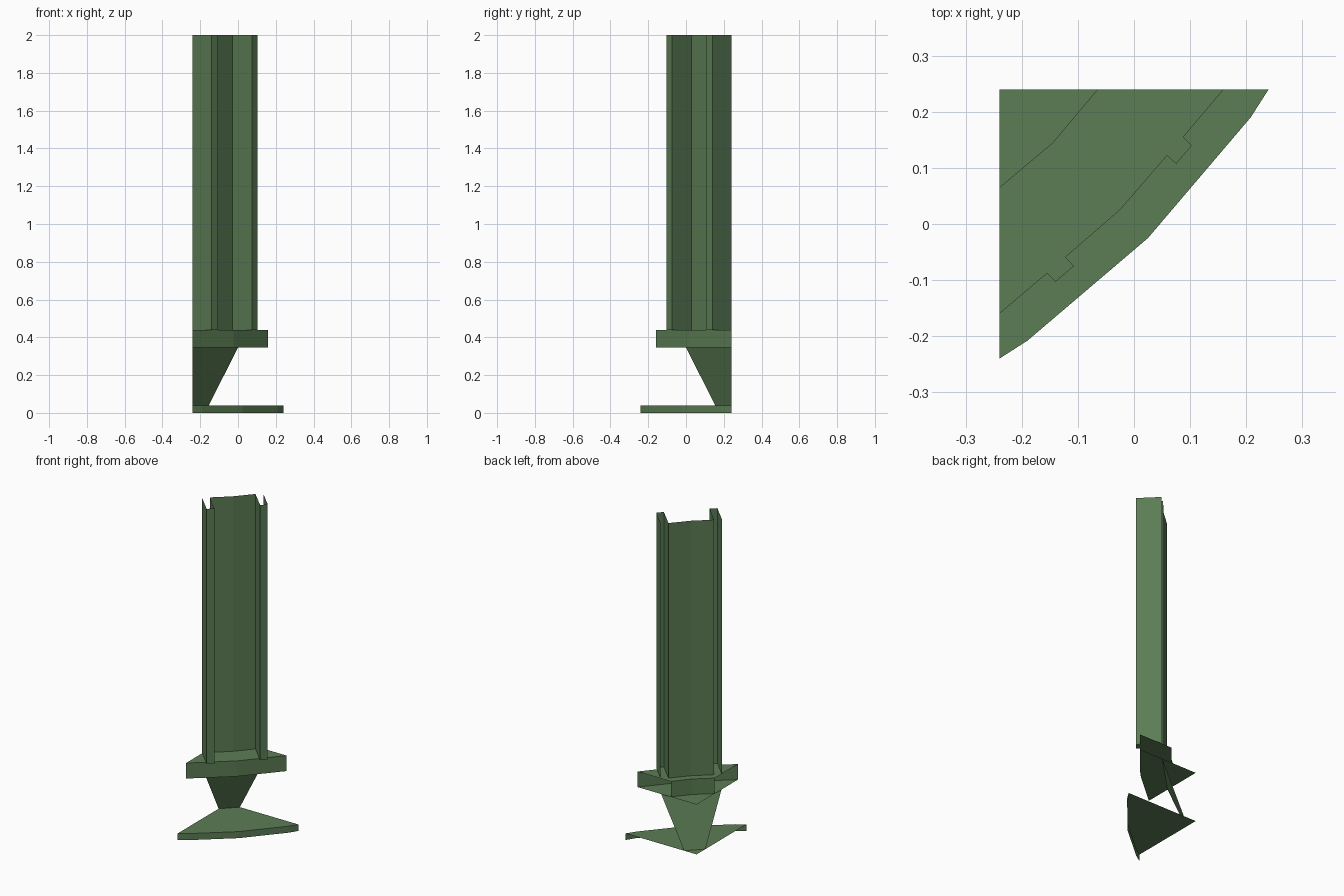
import bpy

if "Cube" in bpy.data.objects:
    bpy.data.objects.remove(bpy.data.objects["Cube"])

mat = bpy.data.materials.new("green_paint")
mat.diffuse_color = (0.105, 0.205, 0.09, 1)
mat.use_nodes = True
mat.node_tree.nodes["Principled BSDF"].inputs["Base Color"].default_value = mat.diffuse_color

CORNER = (-0.24, 0.24)


def sym(half, mid=None):
    """Complete a half profile by mirroring it over the corner diagonal."""
    mirrored = [(-y, -x) for x, y in reversed(half)]
    return half + ([mid] if mid else []) + mirrored


def build(name, walls=(), caps=()):
    """walls: (bottom path, z0, top path, z1); caps: (outline, z, faces up)."""
    verts, faces = [], []
    for low, z0, high, z1 in walls:
        n, s = len(low), len(verts)
        verts += [(x, y, z0) for x, y in low] + [(x, y, z1) for x, y in high]
        faces += [(s + i, s + i + 1, s + n + i + 1, s + n + i) for i in range(n - 1)]
    for outline, z, up in caps:
        s = len(verts)
        verts += [(x, y, z) for x, y in outline]
        ids = list(range(s, s + len(outline)))
        faces.append(ids if up else ids[::-1])
    me = bpy.data.meshes.new(name)
    me.from_pydata(verts, [], faces)
    me.materials.append(mat)
    ob = bpy.data.objects.new(name, me)
    bpy.context.collection.objects.link(ob)
    return ob


# Foot plate: curved skirt and top, open on the two corner sides
foot = sym([(-0.24, -0.24), (-0.19, -0.208)], (0.025, -0.025))
build("foot_plate", [(foot, 0, foot, 0.04)], [(foot + [CORNER], 0.04, True)])

# Pedestal: one leaning face widening towards the top
build("pedestal", [(sym([(-0.24, 0.155)]), 0.04, sym([(-0.24, 0.0)]), 0.345)])

# Collar: curved block whose top carries the flange feet
front = sym([(-0.24, -0.16)], (-0.025, 0.025))
back = sym([(-0.24, 0.065)], (-0.145, 0.145))
notched = sym([(-0.24, -0.16), (-0.155, -0.088), (-0.14, -0.103),
               (-0.107, -0.075), (-0.122, -0.059)], (-0.025, 0.025))
build("collar",
      [(front, 0.345, front, 0.44), (back[::-1], 0.345, back[::-1], 0.44)],
      [(notched + back[::-1], 0.44, True), (front + [CORNER], 0.345, False)])

# Column: recessed curved panel between two deep flanges, open at top and back
column = sym([(-0.24, -0.003), (-0.14, -0.103), (-0.107, -0.075), (-0.212, 0.03)],
             (-0.115, 0.115))
build("column", [(column, 0.44, column, 2.0)])
